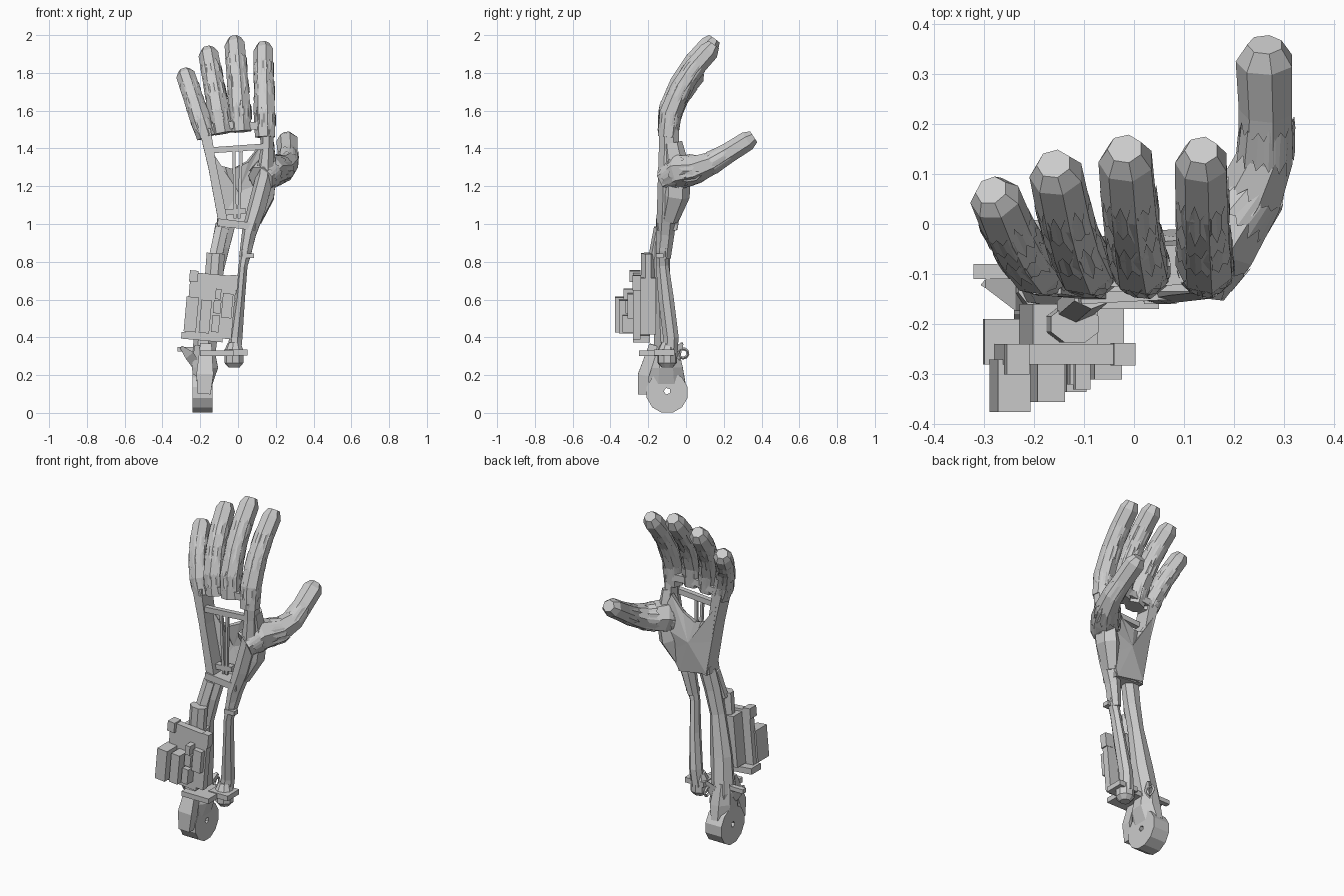
import bpy, bmesh, math, random
from mathutils import Vector, Matrix

random.seed(4)

def make(name, verts, faces):
    me = bpy.data.meshes.new(name)
    me.from_pydata([tuple(v) for v in verts], [], faces)
    bm = bmesh.new()
    bm.from_mesh(me)
    bmesh.ops.recalc_face_normals(bm, faces=bm.faces)
    bm.to_mesh(me)
    bm.free()
    ob = bpy.data.objects.new(name, me)
    bpy.context.collection.objects.link(ob)
    return ob

# A path is a list of (x, y, z, radius_u, radius_v)
def sample(path, t):
    t = max(0, min(len(path) - 1, t))
    i = min(int(t), len(path) - 2)
    return [a + (b - a) * (t - i) for a, b in zip(path[i], path[i + 1])]

def point(path, t, ang, k=1.0):
    s = sample(path, t)
    tan = (Vector(sample(path, t + .5)[:3]) - Vector(sample(path, t - .5)[:3])).normalized()
    ref = Vector((1, 0, 0)) if abs(tan.x) < .85 else Vector((0, 1, 0))
    u = (ref - tan * ref.dot(tan)).normalized()
    v = tan.cross(u)
    return Vector(s[:3]) + (u * math.cos(ang) * s[3] + v * math.sin(ang) * s[4]) * k

def loft(name, verts, rings, n, capped=True):
    f = [(r*n + i, r*n + (i+1) % n, (r+1)*n + (i+1) % n, (r+1)*n + i)
         for r in range(rings - 1) for i in range(n)]
    if capped:
        f += [tuple(range(n)), tuple(range((rings-1)*n, rings*n))]
    return make(name, verts, f)

def tube(name, path, n=8, turn=.5):
    vs = [point(path, t, 2*math.pi*(i + turn)/n) for t in range(len(path)) for i in range(n)]
    return loft(name, vs, len(path), n)

def bar(name, path):
    # square section: radii are half widths
    return tube(name, [(x, y, z, a*1.41, b*1.41) for x, y, z, a, b in path], 4)

# Jagged skin sleeve that pokes through the flat facets of a digit
def sleeve(name, path, a, b, n=30):
    vs = []
    for t, sgn in ((a, -1), (b, 1)):
        for i in range(n):
            tt = t + sgn*(i % 2)*random.uniform(.1, .35)
            vs.append(point(path, tt, 2*math.pi*i/n, random.uniform(.95, 1.02)))
    return loft(name, vs, 2, n, False)

TILT = Matrix.Translation((-.145, 0, .57)) @ Matrix.Rotation(.09, 4, 'Y')

def box(name, x, y, z, m=Matrix()):
    vs = [m @ Vector((a, b, c)) for c in z for b in y for a in x]
    return make(name, vs, [(0,1,3,2), (4,5,7,6), (0,1,5,4), (2,3,7,6), (0,2,6,4), (1,3,7,5)])

# Four fingers: base x, z and tip x, y, z, radius
fingers = {
    "little_finger": (-.165, 1.46, -.285, .067, 1.81, .053),
    "ring_finger": (-.08, 1.48, -.16, .12, 1.925, .056),
    "middle_finger": (.02, 1.49, -.018, .15, 1.98, .057),
    "index_finger": (.145, 1.46, .135, .147, 1.95, .055)}
shape = ((0, 0, 1), (.25, .05, 1.08), (.52, .27, 1.02), (.74, .56, 1), (.93, .9, .98), (1, 1, .62))
for name, (xb, zb, xt, yt, zt, r) in fingers.items():
    path = [(xb + h*(xt-xb), -.095 + g*(yt+.095), zb + h*(zt-zb), r*k, r*k) for h, g, k in shape]
    tube(name, path, 7)
    for a, b in ((.6, .9), (1.75, 2.1), (2.75, 3.1)):
        sleeve(name + "_joint_skin", path, a, b)

# Thumb with the broad muscle joining it to the palm
thumb = [(.12, -.11, 1.24, .075, .07), (.17, -.03, 1.28, .085, .095), (.235, .06, 1.29, .068, .075),
         (.265, .14, 1.325, .058, .062), (.265, .23, 1.38, .056, .055), (.262, .325, 1.44, .059, .053),
         (.262, .358, 1.462, .036, .035)]
tube("thumb", thumb, 7)
for a, b in ((.3, .7), (1.6, 2), (3.1, 3.6)):
    sleeve("thumb_joint_skin", thumb, a, b)
tube("thumb_web", [(.09, -.09, 1.02, .04, .05), (.14, -.055, 1.15, .06, .075), (.16, -.05, 1.28, .05, .075),
                   (.165, -.075, 1.43, .03, .055)], 6)

# Open palm frame
bar("palm_rail_outer", [(-.075, -.10, .99, .025, .05), (-.135, -.095, 1.3, .022, .05), (-.175, -.09, 1.5, .03, .05)])
tube("palm_rail_inner", [(.035, -.12, .82, .03, .04), (.06, -.11, .95, .04, .05), (.10, -.1, 1.08, .05, .055),
                         (.145, -.095, 1.25, .05, .055), (.155, -.09, 1.4, .035, .055), (.155, -.09, 1.5, .04, .055)], 7)
bar("wrist_bar", [(-.11, -.11, 1.01, .05, .02), (.09, -.1, .985, .05, .02)])
bar("knuckle_bar", [(-.18, -.08, 1.505, .04, .02), (-.03, -.085, 1.525, .04, .02), (.17, -.08, 1.515, .04, .02)])
bar("palm_crossbar", [(-.145, -.12, 1.39, .015, .016), (.14, -.12, 1.41, .015, .016)])
for x in (-.022, .018):
    bar("tendon_rod", [(x*.5 - .005, -.11, 1.03, .008, .008), (x, -.125, 1.4, .008, .008)])
bar("tendon_anchor", [(-.07, -.1, 1.06, .02, .015), (.04, -.1, 1.07, .02, .015)])

# Faceted palm pad closing the lower half of the frame
rim = [(-.165, -.055, 1.42), (-.10, -.045, 1.31), (-.03, -.05, 1.29), (.05, -.05, 1.33), (.12, -.045, 1.42),
       (.19, -.02, 1.24), (.13, -.045, 1.08), (.075, -.06, .97), (-.1, -.06, 1.0), (-.135, -.06, 1.2)]
pad = make("palm_pad", rim + [(0, -.03, 1.17)], [(i, (i+1) % 10, 10) for i in range(10)])
mod = pad.modifiers.new("thick", 'SOLIDIFY')
mod.thickness = .03
mod.offset = 0

# Slim forearm bone with its end knob
tube("forearm_bone_slim", [(-.02, -.085, .3, .038, .04), (-.01, -.08, .4, .037, .042), (.012, -.105, .6, .027, .042),
                           (.028, -.125, .78, .025, .035), (.045, -.125, .86, .032, .035), (.065, -.105, 1.0, .04, .05)], 7)
tube("forearm_bone_knob", [(-.02, -.1, .24, .03, .03), (-.02, -.1, .265, .052, .052),
                           (-.02, -.1, .33, .052, .052), (-.02, -.095, .37, .035, .035)], 9)
box("knob_flange", (-.075, .05), (-.17, -.06), (.305, .335))
box("bone_tab", (.02, .085), (-.16, -.12), (.82, .845))

# Wide forearm bone
tube("forearm_bone_wide", [(-.185, -.1, .18, .05, .07), (-.18, -.1, .3, .065, .07), (-.155, -.115, .5, .065, .055),
                           (-.12, -.13, .74, .045, .045), (-.09, -.125, .88, .05, .045), (-.065, -.11, .995, .055, .04)], 7)

# Elbow hub with pierced axle hole
def xcyl(name, r, x0, x1, y, z, n):
    vs = [(x, y + r*math.cos(2*math.pi*(i+.5)/n), z + r*math.sin(2*math.pi*(i+.5)/n))
          for x in (x0, x1) for i in range(n)]
    return loft(name, vs, 2, n)
hub = xcyl("elbow_hub", .112, -.24, -.135, -.1, .109, 12)
hole = xcyl("axle_hole_cutter", .018, -.5, .2, -.1, .115, 5)
hole.hide_render = True
hole.hide_viewport = True
cut = hub.modifiers.new("axle", 'BOOLEAN')
cut.operation = 'DIFFERENCE'
cut.object = hole
tube("elbow_neck", [(-.185, -.105, .16, .055, .11), (-.175, -.105, .24, .075, .095), (-.18, -.11, .36, .055, .07)], 8)
bar("elbow_spur", [(-.18, -.225, .1, .035, .03), (-.175, -.225, .2, .045, .03), (-.17, -.17, .36, .03, .025)])
box("elbow_plate", (-.2, -.02), (-.25, -.08), (.3, .33))
box("side_tab", (-.32, -.17), (-.11, -.08), (.325, .35))
tube("side_fin", [(-.3, -.12, .35, .01, .01), (-.25, -.13, .31, .035, .05), (-.19, -.12, .22, .03, .06)], 3)
tube("rear_fin", [(-.12, -.02, .37, .01, .01), (-.15, -.05, .32, .04, .03), (-.18, -.07, .24, .04, .03)], 3)
bpy.ops.mesh.primitive_torus_add(location=(-.13, -.015, .315), rotation=(0, math.pi/2, 0), major_radius=.025,
                                 minor_radius=.008, major_segments=9, minor_segments=4)
bpy.context.object.name = "cable_eye"

# Actuator pack strapped to the front of the forearm, slightly tilted
for name, x, y, z in (
        ("mount_block", (-.07, .06), (-.24, -.16), (-.15, .15)),
        ("back_plate", (-.12, .125), (-.28, -.24), (-.17, .165)),
        ("bottom_rail", (-.14, .08), (-.28, -.19), (-.19, -.155)),
        ("battery_large", (-.13, -.065), (-.375, -.27), (-.15, .035)),
        ("battery_small", (-.05, .005), (-.355, -.27), (-.15, .025)),
        ("driver_lower", (.015, .055), (-.335, -.27), (-.14, -.05)),
        ("driver_middle", (.015, .055), (-.32, -.27), (-.04, .03)),
        ("driver_upper", (.02, .05), (-.33, -.27), (.035, .09)),
        ("driver_side", (.06, .115), (-.31, -.27), (-.06, .07)),
        ("corner_block", (-.125, -.08), (-.3, -.24), (.115, .175)),
        ("right_clip", (.09, .133), (-.282, -.238), (.09, .17))):
    box(name, x, y, z, TILT)
tube("actuator_barrel", [(-.13, -.2, .68, .052, .04), (-.118, -.2, .845, .052, .04)], 8)
tube("actuator_neck", [(-.12, -.17, .82, .04, .03), (-.085, -.14, .98, .04, .03)], 6)
